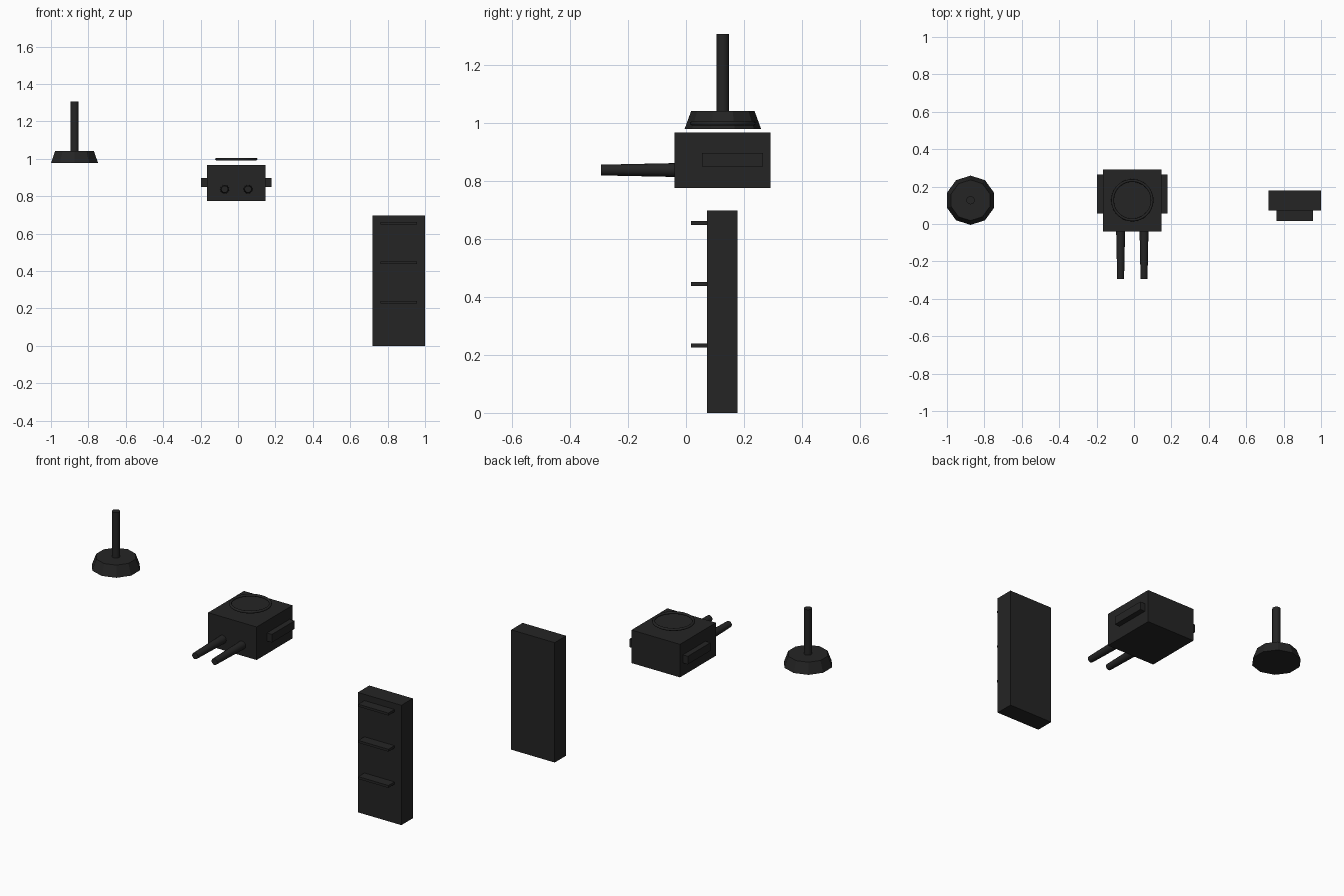
import bpy, math

if "Cube" in bpy.data.objects:
    bpy.data.objects.remove(bpy.data.objects["Cube"])

black = bpy.data.materials.new("near_black")
black.diffuse_color = (0.018, 0.018, 0.018, 1)
black.use_nodes = True
black.node_tree.nodes["Principled BSDF"].inputs["Base Color"].default_value = black.diffuse_color


def finish(name, smooth=False):
    ob = bpy.context.object
    ob.name = name
    ob.data.materials.append(black)
    if smooth:
        bpy.ops.object.shade_smooth_by_angle(angle=math.radians(40))
    return ob


def box(name, lo, hi):
    bpy.ops.mesh.primitive_cube_add(size=1, location=[(a + b) / 2 for a, b in zip(lo, hi)])
    ob = bpy.context.object
    ob.scale = [b - a for a, b in zip(lo, hi)]
    bpy.ops.object.transform_apply(location=False, rotation=False, scale=True)
    return finish(name)


def cone(name, sides, r1, r2, depth, loc, rot=(0, 0, 0), smooth=True):
    bpy.ops.mesh.primitive_cone_add(vertices=sides, radius1=r1, radius2=r2,
                                    depth=depth, location=loc, rotation=rot)
    return finish(name, smooth)


# Knob: ten-sided tapered foot with a thin upright stem
KX, KY = -0.874, 0.127
cone("knob_base", 10, 0.132, 0.109, 0.063, (KX, KY, 1.0095), smooth=False)
cone("knob_stem", 16, 0.022, 0.022, 0.285, (KX, KY, 1.1625))

# Central housing with side plates
CX = -0.009
box("housing", (CX - 0.156, -0.039, 0.775), (CX + 0.156, 0.291, 0.967))
for side, label in ((-1, "left"), (1, "right")):
    xs = sorted((CX + side * 0.150, CX + side * 0.188))
    box(label + "_side_plate", (xs[0], 0.056, 0.849), (xs[1], 0.265, 0.896))
    # Tapered prongs pointing forward
    cone(label + "_prong", 16, 0.024, 0.0185, 0.263,
         (CX + side * 0.0625, -0.1615, 0.837), (math.pi / 2, 0, 0))

# Thin ring hovering above the housing
bpy.ops.mesh.primitive_torus_add(major_segments=48, minor_segments=10, major_radius=0.1055,
                                 minor_radius=0.0075, location=(CX, 0.127, 0.998))
finish("top_ring", True)

# Upright panel with three shelf ledges
box("panel", (0.72, 0.073, 0), (1.0, 0.178, 0.697))
for i, z in enumerate((0.233, 0.4435, 0.654)):
    box("ledge_%d" % (i + 1), (0.762, 0.017, z - 0.007), (0.956, 0.08, z + 0.007))
